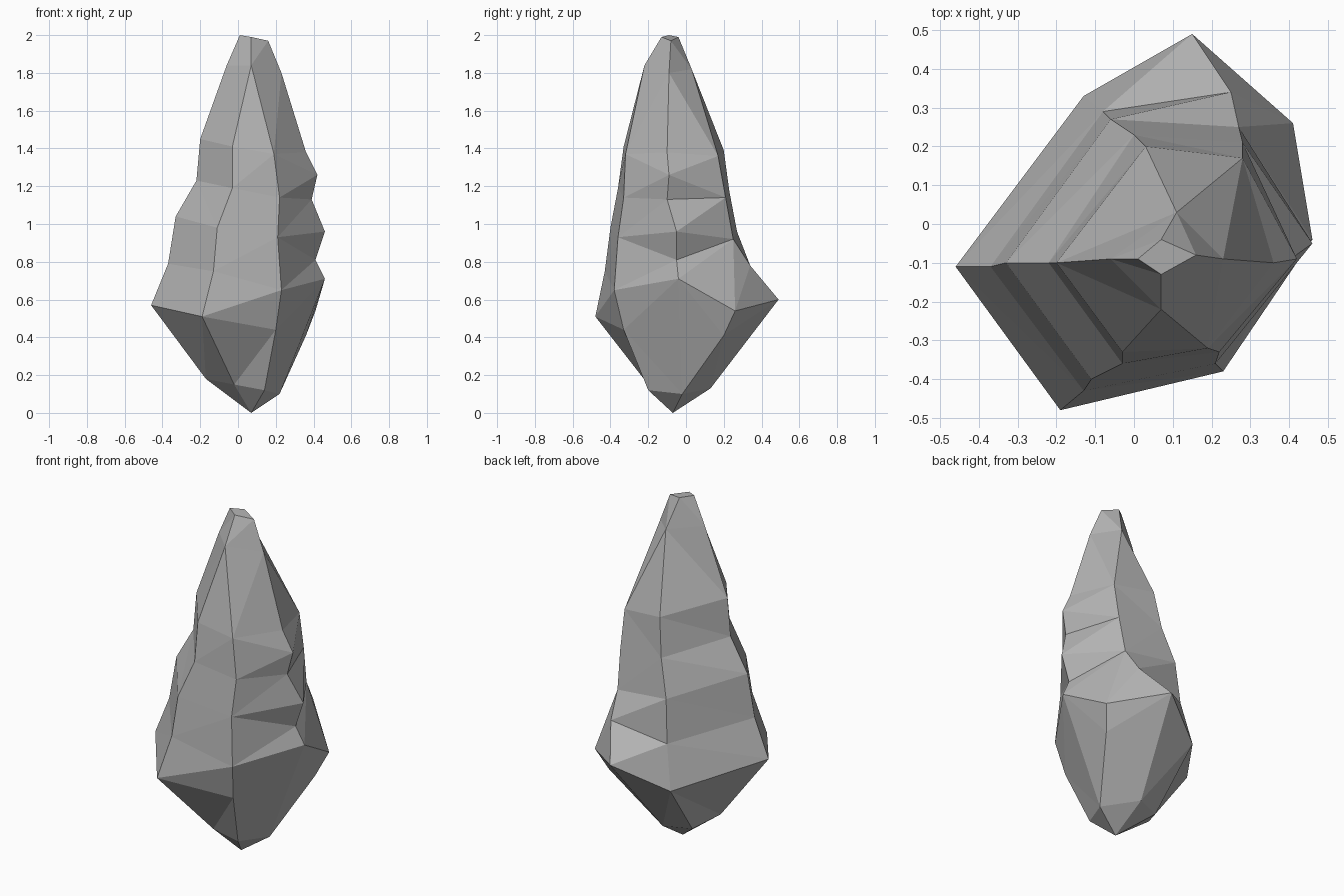
import bpy
import bmesh
from mathutils import Vector

default_cube = bpy.data.objects.get("Cube")
if default_cube:
    bpy.data.objects.remove(default_cube, do_unlink=True)

# Stone material
stone = bpy.data.materials.new("stone_grey")
stone.use_nodes = True
stone_colour = (0.45, 0.45, 0.45, 1)
stone.diffuse_color = stone_colour
stone.node_tree.nodes["Principled BSDF"].inputs["Base Color"].default_value = stone_colour

# Ridge lines of the shard, each running from the crown down to the foot
foot = [(.07, -.07, 0)]
side_foot = [(.22, -.02, .1)]

left_edge = [(.01, -.09, 2), (-.06, -.09, 1.84), (-.2, -.1, 1.45), (-.22, -.1, 1.23),
             (-.33, -.1, 1.04), (-.37, -.11, .79), (-.46, -.11, .57), (-.17, -.08, .18)]
front_edge = [(.07, -.13, 1.99), (.07, -.22, 1.84), (-.03, -.33, 1.41), (-.03, -.36, 1.19),
              (-.11, -.4, .98), (-.13, -.43, .75), (-.19, -.48, .51), (-.02, -.2, .15)]
right_edge = [(.16, -.08, 1.97), (.23, -.09, 1.8), (.36, -.1, 1.38), (.42, -.09, 1.26),
              (.39, -.1, 1.13), (.46, -.05, .96), (.41, -.05, .81), (.46, -.04, .71)]
back_edge = [(.07, -.04, 1.99), (.11, .03, 1.82), (.28, .17, 1.36), (.28, .21, 1.14), (.27, .25, .92)]

# Secondary ridges branch off the main ones
front_branch = front_edge[:2] + [(.19, -.32, 1.37), (.22, -.33, 1.14), (.21, -.36, .93),
                                 (.23, -.38, .65), (.2, -.33, .44), (.14, -.2, .12)]
side_branch = back_edge + [(.41, .26, .54), (.36, .2, .41)] + side_foot
spur_branch = back_edge + [(.25, .34, .78), (.15, .49, .6), (.06, .13, .13)]
rear_branch = back_edge[:2] + [(.03, .2, 1.39), (0, .23, 1.17), (-.06, .27, .96),
                               (-.08, .29, .71), (-.13, .33, .46), (-.09, .07, .13)]
right_edge += side_foot

ridges = [ridge + foot for ridge in (left_edge, front_edge, front_branch, right_edge,
                                     side_branch, spur_branch, rear_branch)]

bm = bmesh.new()
corners = {}


def corner(point):
    """Return the single shared vertex at a point."""
    if point not in corners:
        corners[point] = bm.verts.new(point)
    return corners[point]


def add_facet(points):
    """Add a facet unless it has collapsed where ridges join."""
    if len(set(points)) == len(points):
        bm.faces.new([corner(point) for point in points])


def gap(first, second):
    return (Vector(first) - Vector(second)).length


def fill_between(first, second):
    """Span two neighbouring ridges, always taking the shorter cross edge."""
    i = j = 0
    while i < len(first) - 1 or j < len(second) - 1:
        step_first = j == len(second) - 1
        if not step_first and i < len(first) - 1:
            step_first = gap(first[i + 1], second[j]) <= gap(first[i], second[j + 1])
        if step_first:
            add_facet([first[i], second[j], first[i + 1]])
            i += 1
        else:
            add_facet([first[i], second[j], second[j + 1]])
            j += 1


# Faceted walls around the shard
for index, ridge in enumerate(ridges):
    fill_between(ridge, ridges[(index + 1) % len(ridges)])

# Small flat crown
add_facet([edge[0] for edge in (left_edge, front_edge, right_edge, back_edge)])
bmesh.ops.recalc_face_normals(bm, faces=bm.faces)

mesh = bpy.data.meshes.new("rock_shard")
bm.to_mesh(mesh)
bm.free()
mesh.materials.append(stone)
rock_shard = bpy.data.objects.new("rock_shard", mesh)
bpy.context.collection.objects.link(rock_shard)
